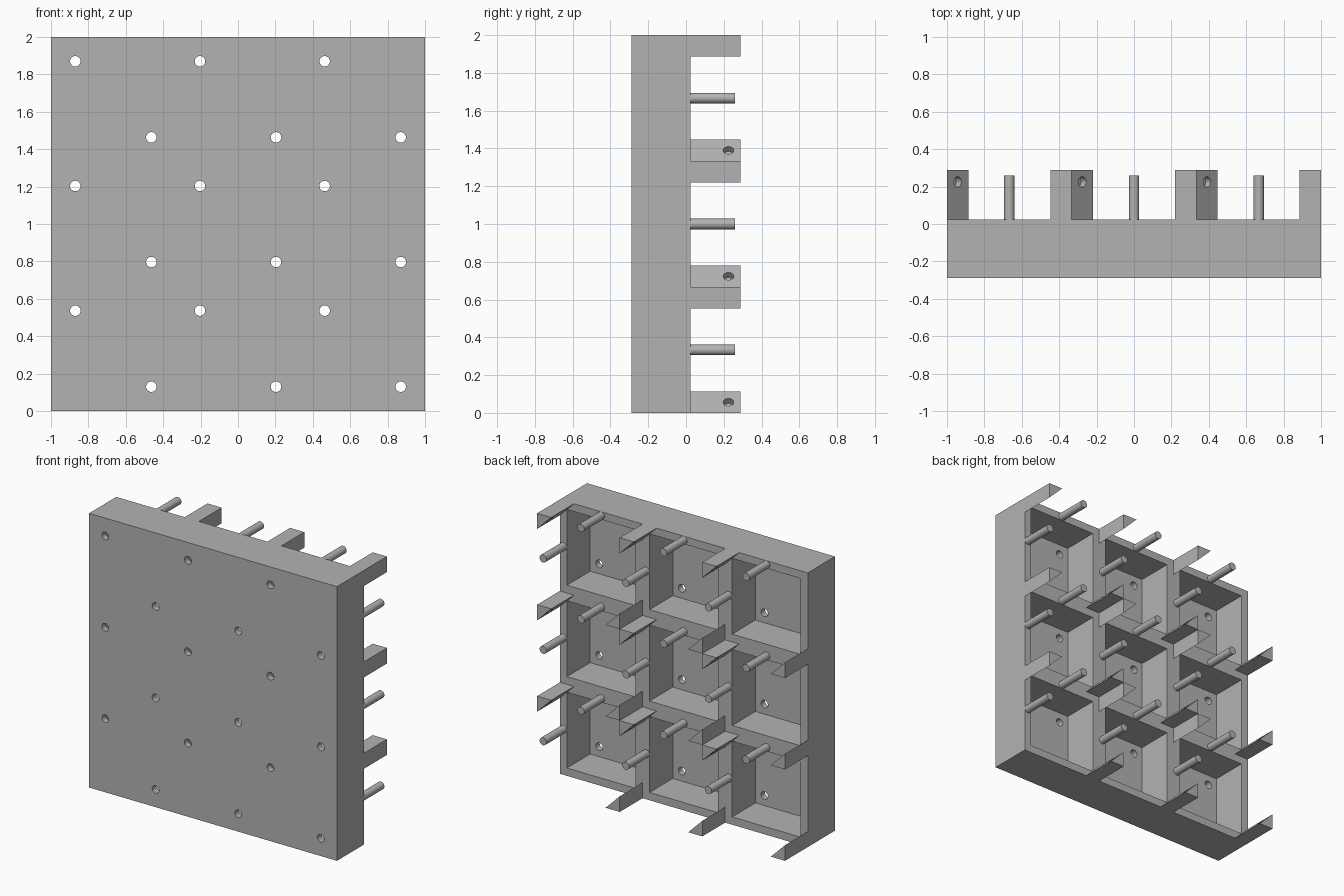
import bpy, bmesh, math
from mathutils import Matrix, Vector

if "Cube" in bpy.data.objects:
    bpy.data.objects.remove(bpy.data.objects["Cube"])

N = 3                    # cells per side
CELL = 2 / N
WALL = 0.057             # pocket wall thickness
FRONT, BACK = -0.2875, 0.025
FLOOR = FRONT + 0.045
TAB_END, PIN_END = 0.2875, 0.26
TAB = 2 * WALL           # legs of the triangular tab
R = 0.028                # pin and hole radius
HOLE = 0.13              # floor hole distance from cell edges

grey = bpy.data.materials.new("plain grey")
grey.use_nodes = True
colour = (0.45, 0.45, 0.45, 1)
grey.diffuse_color = colour
grey.node_tree.nodes["Principled BSDF"].inputs["Base Color"].default_value = colour


def add_box(bm, lo, hi):
    lo, hi = Vector(lo), Vector(hi)
    m = Matrix.Translation((lo + hi) / 2) @ Matrix.Diagonal((*(hi - lo), 1))
    bmesh.ops.create_cube(bm, size=1, matrix=m)


def add_rod(bm, start, end):
    start, end = Vector(start), Vector(end)
    axis = end - start
    m = Matrix.Translation((start + end) / 2) @ axis.to_track_quat('Z', 'Y').to_matrix().to_4x4()
    bmesh.ops.create_cone(bm, cap_ends=True, segments=32, radius1=R, radius2=R,
                          depth=axis.length, matrix=m)


def make_object(name, bm):
    bmesh.ops.recalc_face_normals(bm, faces=bm.faces)
    mesh = bpy.data.meshes.new(name)
    bm.to_mesh(mesh)
    bm.free()
    mesh.materials.append(grey)
    obj = bpy.data.objects.new(name, mesh)
    bpy.context.collection.objects.link(obj)
    return obj


def select(obj):
    bpy.ops.object.select_all(action='DESELECT')
    obj.select_set(True)
    bpy.context.view_layer.objects.active = obj


def cut(obj, cutter):
    cutter.hide_render = True
    mod = obj.modifiers.new("cut", 'BOOLEAN')
    mod.operation, mod.solver, mod.object = 'DIFFERENCE', 'EXACT', cutter
    select(obj)
    bpy.ops.object.modifier_apply(modifier=mod.name)
    bpy.data.objects.remove(cutter)


def smooth(obj):
    select(obj)
    bpy.ops.object.shade_smooth_by_angle(angle=math.radians(30))


cells = [(-1 + i * CELL, k * CELL) for i in range(N) for k in range(N)]

# Panel with open pockets at the back and two floor holes per cell
bm = bmesh.new()
add_box(bm, (-1, FRONT, 0), (1, BACK, 2))
panel = make_object("panel", bm)

pockets, holes, pins = bmesh.new(), bmesh.new(), bmesh.new()
for x, z in cells:
    add_box(pockets, (x + WALL, FLOOR, z + WALL),
            (x + CELL - WALL, BACK + 0.1, z + CELL - WALL))
    for hx, hz in ((HOLE, CELL - HOLE), (CELL - HOLE, HOLE)):
        add_rod(holes, (x + hx, FRONT - 0.1, z + hz), (x + hx, FLOOR + 0.1, z + hz))
    # Pins stand in the middle of the upper and +x walls
    for px, pz in ((CELL / 2, CELL - WALL / 2), (CELL - WALL / 2, CELL / 2)):
        add_rod(pins, (x + px, BACK - 0.002, z + pz), (x + px, PIN_END, z + pz))
cut(panel, make_object("pocket_cutter", pockets))
cut(panel, make_object("hole_cutter", holes))
smooth(panel)
smooth(make_object("pins", pins))

# Triangular tab with a blind hole in its sloping face
bm = bmesh.new()
tri = bm.faces.new([bm.verts.new(p) for p in ((0, BACK, 0), (TAB, BACK, 0), (0, BACK, TAB))])
ext = bmesh.ops.extrude_face_region(bm, geom=[tri])
bmesh.ops.translate(bm, vec=(0, TAB_END - BACK, 0),
                    verts=[v for v in ext["geom"] if isinstance(v, bmesh.types.BMVert)])
tab = make_object("corner_tab", bm)
bm = bmesh.new()
add_rod(bm, (0.03, 0.225, 0.03), (0.1, 0.225, 0.1))
cut(tab, make_object("tab_hole_cutter", bm))
smooth(tab)

# Two tabs per cell, in opposite corners
for n, (x, z) in enumerate(cells):
    for corner in (0, 1):
        copy = tab
        if n or corner:
            copy = bpy.data.objects.new("corner_tab", tab.data)
            bpy.context.collection.objects.link(copy)
        copy.location = (x + corner * CELL, 0, z + corner * CELL)
        copy.rotation_euler.y = corner * math.pi
